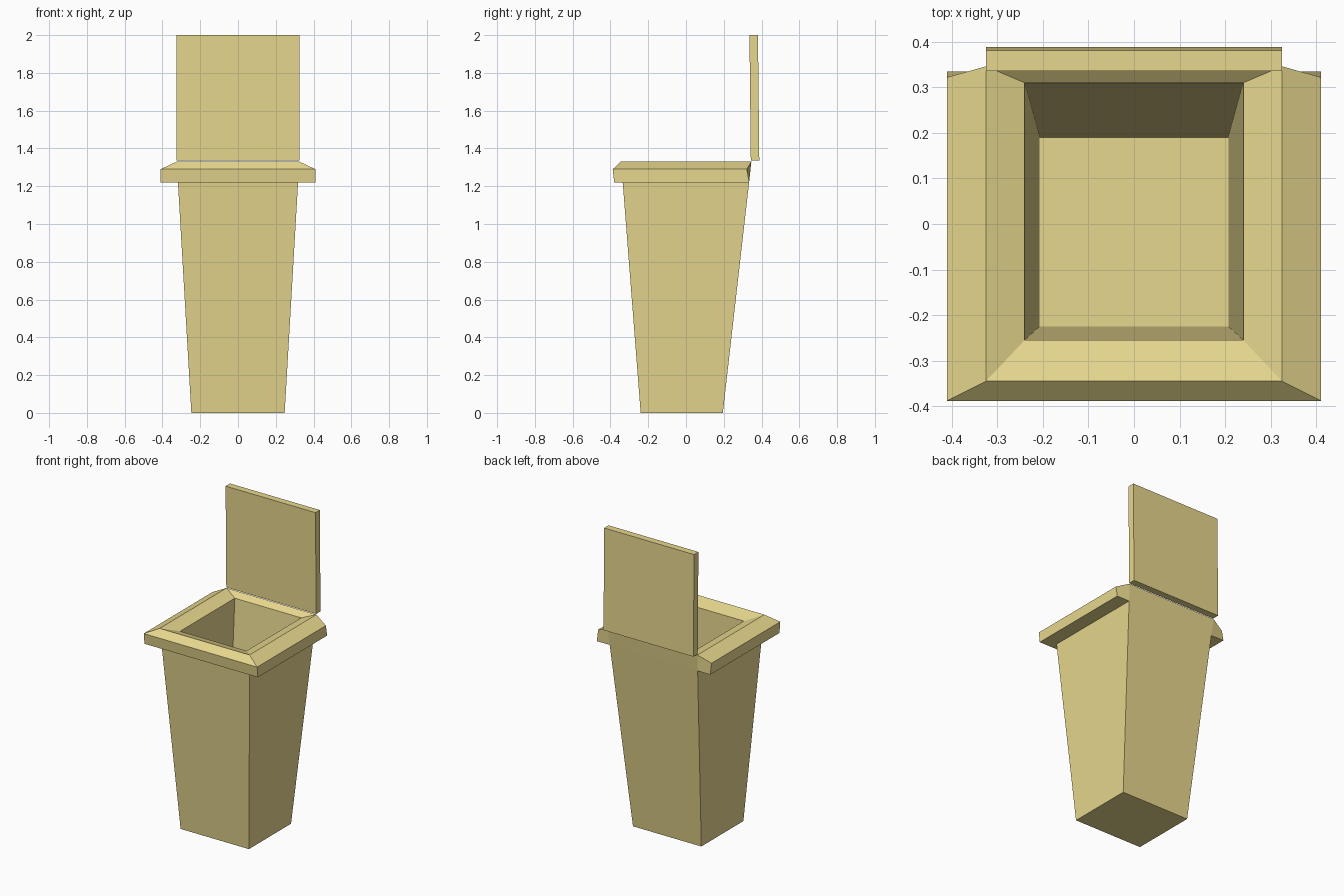
import bpy, bmesh

if "Cube" in bpy.data.objects:
    bpy.data.objects.remove(bpy.data.objects["Cube"])

mat = bpy.data.materials.new("mustard_plastic")
mat.diffuse_color = (0.80, 0.68, 0.27, 1)
mat.use_nodes = True
mat.node_tree.nodes["Principled BSDF"].inputs["Base Color"].default_value = mat.diffuse_color


def make_object(name, bm):
    bmesh.ops.remove_doubles(bm, verts=bm.verts, dist=1e-5)
    bmesh.ops.recalc_face_normals(bm, faces=bm.faces)
    mesh = bpy.data.meshes.new(name)
    bm.to_mesh(mesh)
    bm.free()
    mesh.materials.append(mat)
    obj = bpy.data.objects.new(name, mesh)
    bpy.context.collection.objects.link(obj)
    return obj


def rect_ring(bm, half_x, front, back, z):
    """Corners in order: front left, front right, back right, back left."""
    pts = [(-half_x, front), (half_x, front), (half_x, back), (-half_x, back)]
    return [bm.verts.new((x, y, z)) for x, y in pts]


def bridge(bm, a, b, sides=range(4)):
    for i in sides:
        j = (i + 1) % len(a)
        bm.faces.new((a[i], a[j], b[j], b[i]))


# Bin: tapered outer walls, bevelled mouth, hollow inside
# and the lip wrapping the front and both sides (open at the back)
bm = bmesh.new()
base = rect_ring(bm, 0.247, -0.24, 0.195, 0)
neck = rect_ring(bm, 0.318, -0.335, 0.334, 1.22)
top = rect_ring(bm, 0.325, -0.345, 0.346, 1.33)
mouth = rect_ring(bm, 0.24, -0.255, 0.31, 1.30)
floor = rect_ring(bm, 0.207, -0.225, 0.19, 0.12)
lip_low = rect_ring(bm, 0.41, -0.38, 0.335, 1.22)
lip_high = rect_ring(bm, 0.41, -0.388, 0.322, 1.29)

bm.faces.new(base)
bridge(bm, base, neck)
bridge(bm, neck, top, [2])
bridge(bm, top, mouth)
bridge(bm, mouth, floor)
bm.faces.new(floor)

lip_sides = [0, 1, 3]
bridge(bm, neck, lip_low, lip_sides)
bridge(bm, lip_low, lip_high, lip_sides)
bridge(bm, lip_high, top, lip_sides)
for i in (2, 3):  # rear ends of the lip
    bm.faces.new((neck[i], lip_low[i], lip_high[i], top[i]))
make_object("bin_body", bm)

# Lid: open, standing upright with a slight lean
bm = bmesh.new()
low = rect_ring(bm, 0.325, 0.343, 0.388, 1.335)
high = rect_ring(bm, 0.325, 0.336, 0.381, 2.0)
bm.faces.new(low)
bridge(bm, low, high)
bm.faces.new(high)
make_object("lid", bm)
